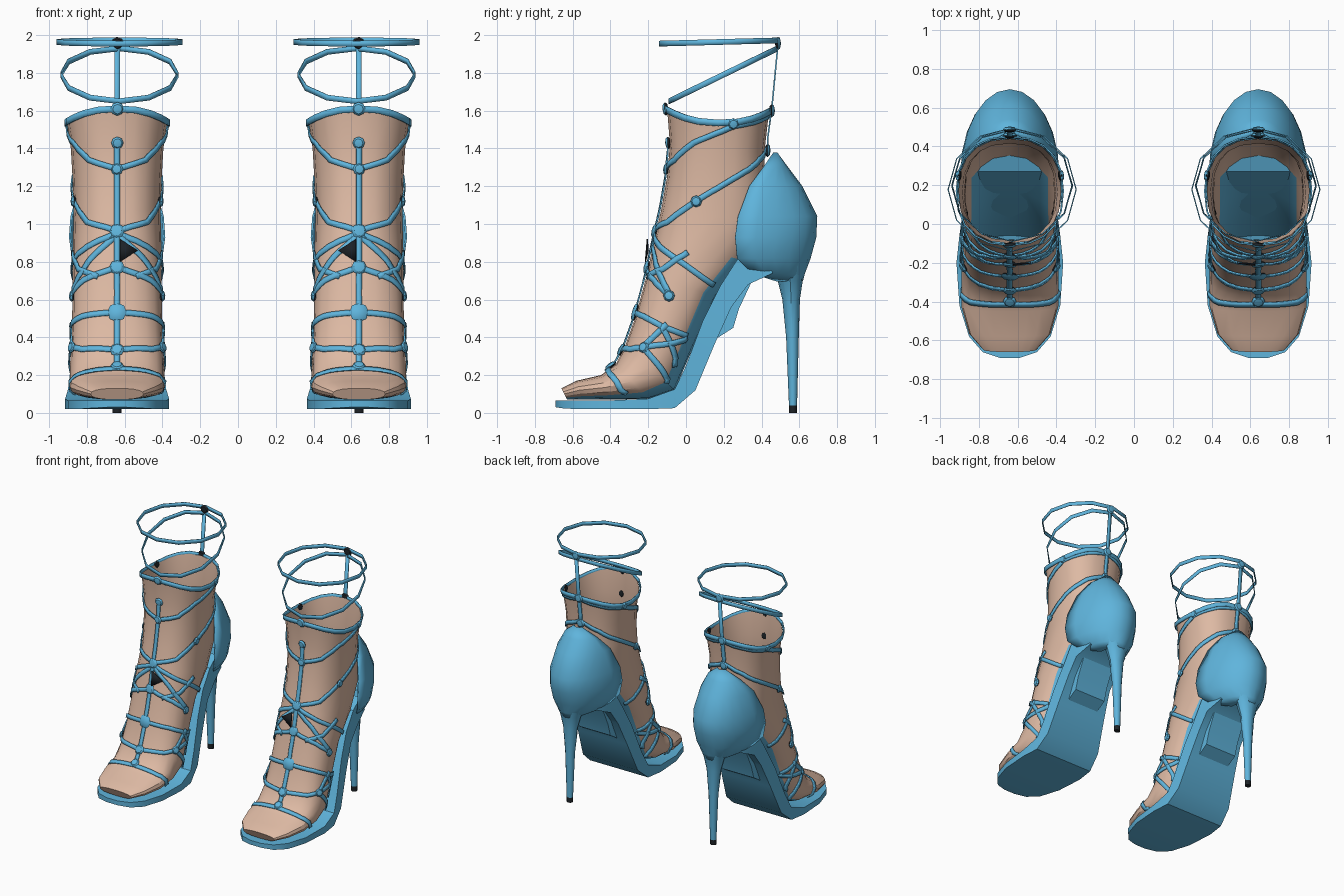
import bpy, bmesh, math
from mathutils import Vector
from mathutils.bvhtree import BVHTree

if "Cube" in bpy.data.objects:
    bpy.data.objects.remove(bpy.data.objects["Cube"])

SHOE_X = 0.64


def material(name, rgb):
    m = bpy.data.materials.new(name)
    m.use_nodes = True
    m.diffuse_color = (*rgb, 1)
    m.node_tree.nodes["Principled BSDF"].inputs["Base Color"].default_value = (*rgb, 1)
    return m


blue = material("sky blue leather", (0.115, 0.46, 0.72))
skin = material("skin", (0.73, 0.49, 0.37))
black = material("black", (0.012, 0.016, 0.02))


def make(name, bm, mats, thick=0, angle=35):
    """Turn a shoe-local bmesh into a mirrored pair of parts."""
    bmesh.ops.translate(bm, verts=bm.verts, vec=(SHOE_X, 0, 0))
    me = bpy.data.meshes.new(name)
    bm.to_mesh(me)
    bm.free()
    for m in mats:
        me.materials.append(m)
    ob = bpy.data.objects.new(name, me)
    bpy.context.collection.objects.link(ob)
    bpy.ops.object.select_all(action='DESELECT')
    ob.select_set(True)
    bpy.context.view_layer.objects.active = ob
    bpy.ops.object.shade_smooth_by_angle(angle=math.radians(angle))
    if thick:
        s = ob.modifiers.new("thickness", 'SOLIDIFY')
        s.thickness, s.offset = thick, 0
    mir = ob.modifiers.new("pair", 'MIRROR')
    mir.use_mirror_merge = False
    return ob


def loft(bm, rings, closed=True, caps=False):
    rows = [[bm.verts.new(p) for p in r] for r in rings]
    n = len(rows[0])
    for a, b in zip(rows, rows[1:]):
        for i in range(n if closed else n - 1):
            j = (i + 1) % n
            bm.faces.new((a[i], a[j], b[j], b[i]))
    if caps:
        bm.faces.new(rows[0])
        bm.faces.new(rows[-1])
    bmesh.ops.recalc_face_normals(bm, faces=bm.faces)


def power(v, e):
    return math.copysign(abs(v) ** e, v)


# Foot and ankle: rings running from the front point to the back point
FOOT = [  # front y, front z, back y, back z, half width
    (-0.66, 0.13, -0.63, 0.07, 0.14), (-0.58, 0.17, -0.55, 0.07, 0.21),
    (-0.45, 0.2, -0.4, 0.07, 0.25), (-0.37, 0.26, -0.2, 0.075, 0.25),
    (-0.32, 0.36, -0.06, 0.12, 0.25), (-0.27, 0.5, 0.03, 0.33, 0.24),
    (-0.21, 0.72, 0.16, 0.62, 0.235), (-0.165, 0.93, 0.33, 0.8, 0.235),
    (-0.13, 1.08, 0.44, 1.0, 0.23), (-0.1, 1.25, 0.42, 1.2, 0.235),
    (-0.085, 1.42, 0.415, 1.38, 0.245), (-0.1, 1.61, 0.44, 1.6, 0.265)]
SEG = 20


def foot_ring(row, sag=0.0):
    fy, fz, by, bz, w = row
    pts = []
    for i in range(SEG):
        a = math.tau * i / SEG
        t = (1 - power(math.cos(a), 0.85)) / 2
        x = w * power(math.sin(a), 0.85)
        pts.append(Vector((x, fy + (by - fy) * t,
                           fz + (bz - fz) * t - sag * math.sin(a) ** 2)))
    return pts


bm = bmesh.new()
loft(bm, [foot_ring(r, 0.07 if r is FOOT[-1] else 0) for r in FOOT], caps=False)
bm.faces.new([v for v in list(bm.verts)[:SEG]])
bmesh.ops.recalc_face_normals(bm, faces=bm.faces)
for k, f in enumerate(bm.faces):      # insole underneath the foot
    if k < 7 * SEG and abs(k % SEG + 0.5 - SEG / 2) < 3:
        f.material_index = 1
surface = BVHTree.FromBMesh(bm)
make("foot", bm, [skin, blue], angle=30)

# Sole and arch
SOLE = [  # top y, top z, bottom y, bottom z, half width
    (-0.69, 0.065, -0.69, 0.03, 0.05), (-0.66, 0.065, -0.66, 0.025, 0.14),
    (-0.58, 0.065, -0.58, 0.02, 0.21), (-0.42, 0.065, -0.42, 0.02, 0.26),
    (-0.2, 0.075, -0.2, 0.02, 0.275), (-0.06, 0.125, -0.06, 0.025, 0.26),
    (0.0, 0.25, 0.05, 0.12, 0.245), (0.09, 0.49, 0.15, 0.36, 0.22),
    (0.18, 0.67, 0.24, 0.56, 0.2), (0.27, 0.81, 0.33, 0.68, 0.2),
    (0.4, 0.86, 0.46, 0.74, 0.17)]
bm = bmesh.new()
loft(bm, [[(-w, ty, tz), (w, ty, tz), (w, by, bz), (-w, by, bz)]
          for ty, tz, by, bz, w in SOLE], caps=True)
make("sole", bm, [blue])

# Wedge under the arch
bm = bmesh.new()
WEDGE = [(0.14, 0.38), (0.25, 0.45), (0.28, 0.55), (0.35, 0.7), (0.2, 0.62)]
loft(bm, [[(x, y, z) for y, z in WEDGE] for x in (-0.14, 0.14)], caps=True)
make("arch_wedge", bm, [blue])


# Heel cup: open arcs stacked from the top point to the heel
def arc(z, yf, yb, w, n=12):
    return [(w * math.sin(a), yf + (yb - yf) * math.cos(a), z)
            for a in (math.pi * (i / n - 0.5) for i in range(n + 1))]


CUP = [(1.375, 0.462, 0.48, 0.03), (1.3, 0.41, 0.535, 0.13), (1.2, 0.335, 0.61, 0.195),
       (1.04, 0.275, 0.69, 0.242), (0.93, 0.26, 0.685, 0.25), (0.82, 0.27, 0.655, 0.235),
       (0.74, 0.35, 0.625, 0.17), (0.7, 0.48, 0.615, 0.08)]
bm = bmesh.new()
loft(bm, [arc(*r) for r in CUP], closed=False)
make("heel_cup", bm, [blue], thick=0.01)

# Stiletto heel with a black tip
HEEL = [(0.78, 0.46, 0.635, 0.13), (0.7, 0.485, 0.618, 0.085), (0.6, 0.51, 0.603, 0.058),
        (0.4, 0.53, 0.597, 0.037), (0.04, 0.545, 0.588, 0.024), (0, 0.545, 0.588, 0.024)]
bm = bmesh.new()
loft(bm, [[(w * math.sin(a), (f + b) / 2 + (b - f) / 2 * math.cos(a), z)
           for a in (math.tau * i / 12 for i in range(12))]
          for z, f, b, w in HEEL], caps=True)
for f in bm.faces:
    f.material_index = int(f.calc_center_median().z < 0.03)
make("stiletto_heel", bm, [blue, black])


# Ribbons
def ribbon(bm, pts, normals, width, closed=False):
    n, rows = len(pts), []
    for i, (p, nor) in enumerate(zip(pts, normals)):
        a = pts[(i - 1) % n] if closed else pts[max(i - 1, 0)]
        b = pts[(i + 1) % n] if closed else pts[min(i + 1, n - 1)]
        side = (b - a).cross(nor).normalized() * width / 2
        rows.append((bm.verts.new(p + side), bm.verts.new(p - side)))
    for i in range(n if closed else n - 1):
        (a, b), (c, d) = rows[i], rows[(i + 1) % n]
        bm.faces.new((a, b, d, c))


def snap(p, lift):
    """Nearest point on the foot, lifted outward, with its normal."""
    loc, nor, _, _ = surface.find_nearest(p)
    if nor.dot(loc - Vector((0, -0.22 + 0.28 * loc.z, loc.z - 0.1))) < 0:
        nor = -nor
    return loc + nor * lift, nor


def strap(bm, path, width=0.03):
    path = [Vector(p) for p in path]
    hits = []
    for a, b in zip(path, path[1:]):
        steps = max(2, round((b - a).length / 0.035))
        hits += [snap(a.lerp(b, i / steps), 0.009) for i in range(steps)]
    hits.append(snap(path[-1], 0.009))
    raw = [h[1] for h in hits]
    soft = [sum(raw[max(0, i - 1):i + 2], Vector()).normalized() for i in range(len(raw))]
    ribbon(bm, [h[0] for h in hits], soft, width)


SIDE_STRAPS = [
    [(0, -0.41, 0.23), (0.2, -0.4, 0.2), (0.25, -0.31, 0.08)],
    [(0, -0.335, 0.33), (0.19, -0.3, 0.34), (0.25, -0.23, 0.35), (0.25, -0.05, 0.14)],
    [(0.25, -0.23, 0.35), (0.24, -0.1, 0.47)],
    [(0.25, -0.23, 0.35), (0.24, 0.05, 0.38)],
    [(0, -0.26, 0.53), (0.18, -0.22, 0.51), (0.24, -0.13, 0.46), (0.25, 0.0, 0.22)],
    [(0.24, -0.13, 0.46), (0.24, 0.05, 0.39)],
    [(0, -0.2, 0.77), (0.17, -0.16, 0.7), (0.24, -0.09, 0.62)],
    [(0.1, -0.2, 0.72), (0.2, -0.12, 0.76), (0.23, 0.01, 0.85)],
    [(0, -0.165, 0.95), (0.16, -0.14, 0.88), (0.24, 0.0, 0.78), (0.22, 0.18, 0.65)],
    [(0, -0.165, 0.94), (0.14, -0.17, 0.82), (0.24, -0.09, 0.63)],
    [(0, -0.155, 0.96), (0.16, -0.1, 1.01), (0.23, 0.05, 1.12), (0.23, 0.25, 1.24),
     (0.15, 0.4, 1.34), (0, 0.43, 1.4)],
    [(0, -0.1, 1.29), (0.16, -0.08, 1.34), (0.24, 0.04, 1.43), (0.25, 0.25, 1.52),
     (0.15, 0.4, 1.56), (0, 0.44, 1.59)]]
bm = bmesh.new()
for path in SIDE_STRAPS:
    for s in (-1, 1):
        strap(bm, [(s * x, y, z) for x, y, z in path])
strap(bm, [(0, -0.38, 0.25), (0, -0.26, 0.53), (0, -0.2, 0.77), (0, -0.155, 0.96),
           (0, -0.1, 1.29), (0, -0.085, 1.43)])
make("lacing_straps", bm, [blue], thick=0.008)

# Strap along the rim
bm = bmesh.new()
rim = foot_ring((-0.11, 1.61, 0.45, 1.6, 0.275), 0.07)
ribbon(bm, rim, [Vector((p.x, p.y - 0.17, 0)).normalized() for p in rim], 0.035, True)
make("rim_strap", bm, [blue], thick=0.008)


# Free ankle loops and the back stay holding them
def loop(name, hw, y0, y1, z0, z1, sides=12):
    b = bmesh.new()
    pts, nors = [], []
    for i in range(sides):
        a = math.tau * i / sides
        t = (1 - math.cos(a)) / 2
        pts.append(Vector((hw * math.sin(a) - 0.012, y0 + (y1 - y0) * t, z0 + (z1 - z0) * t)))
        nors.append(Vector((math.sin(a), -math.cos(a), 0)))
    ribbon(b, pts, nors, 0.03, True)
    make(name, b, [blue], thick=0.006)


loop("lower_ankle_loop", 0.31, -0.09, 0.485, 1.65, 1.93)
loop("upper_ankle_loop", 0.33, -0.14, 0.495, 1.955, 1.972)
bm = bmesh.new()
stay = [Vector((0, y, z)) for y, z in ((0.435, 1.36), (0.432, 1.45), (0.455, 1.62), (0.49, 1.985))]
ribbon(bm, stay, [Vector((0, 1, 0))] * len(stay), 0.03)
make("back_stay", bm, [blue], thick=0.008)

# Studs with black backs
bm = bmesh.new()


def stud(center, normal, r):
    faces_before = set(bm.faces)
    rot = normal.to_track_quat('Z', 'Y')
    new = bmesh.ops.create_uvsphere(bm, u_segments=8, v_segments=4, radius=1)["verts"]
    for v in new:
        v.co = center + rot @ Vector((v.co.x * r, v.co.y * r, v.co.z * 0.016))
    for f in set(bm.faces) - faces_before:
        f.material_index = int((f.calc_center_median() - center).dot(normal) < 0)


FRONT = [(-0.4, 0.25, 0.035), (-0.335, 0.33, 0.038), (-0.26, 0.53, 0.052), (-0.2, 0.77, 0.04),
         (-0.155, 0.96, 0.04), (-0.1, 1.29, 0.033), (-0.085, 1.43, 0.033), (-0.11, 1.62, 0.036)]
for y, z, r in FRONT:
    stud(*snap(Vector((0, y, z)), 0.009), r)
for s in (-1, 1):
    for x, y, z in ((0.25, -0.23, 0.35), (0.24, -0.09, 0.62), (0.24, 0.05, 1.12), (0.26, 0.25, 1.53)):
        stud(*snap(Vector((s * x, y, z)), 0.009), 0.031)
for y, z in ((0.432, 1.39), (0.455, 1.6), (0.487, 1.955)):
    stud(Vector((0, y, z)), Vector((0, 1, 0)), 0.036)
make("studs", bm, [blue, black])

# Small dark triangular tab on the instep
bm = bmesh.new()
bm.faces.new([bm.verts.new(p) for p in ((-0.015, -0.205, 0.92), (-0.11, -0.2, 0.86), (-0.015, -0.215, 0.8))])
make("instep_tab", bm, [black], thick=0.006)
